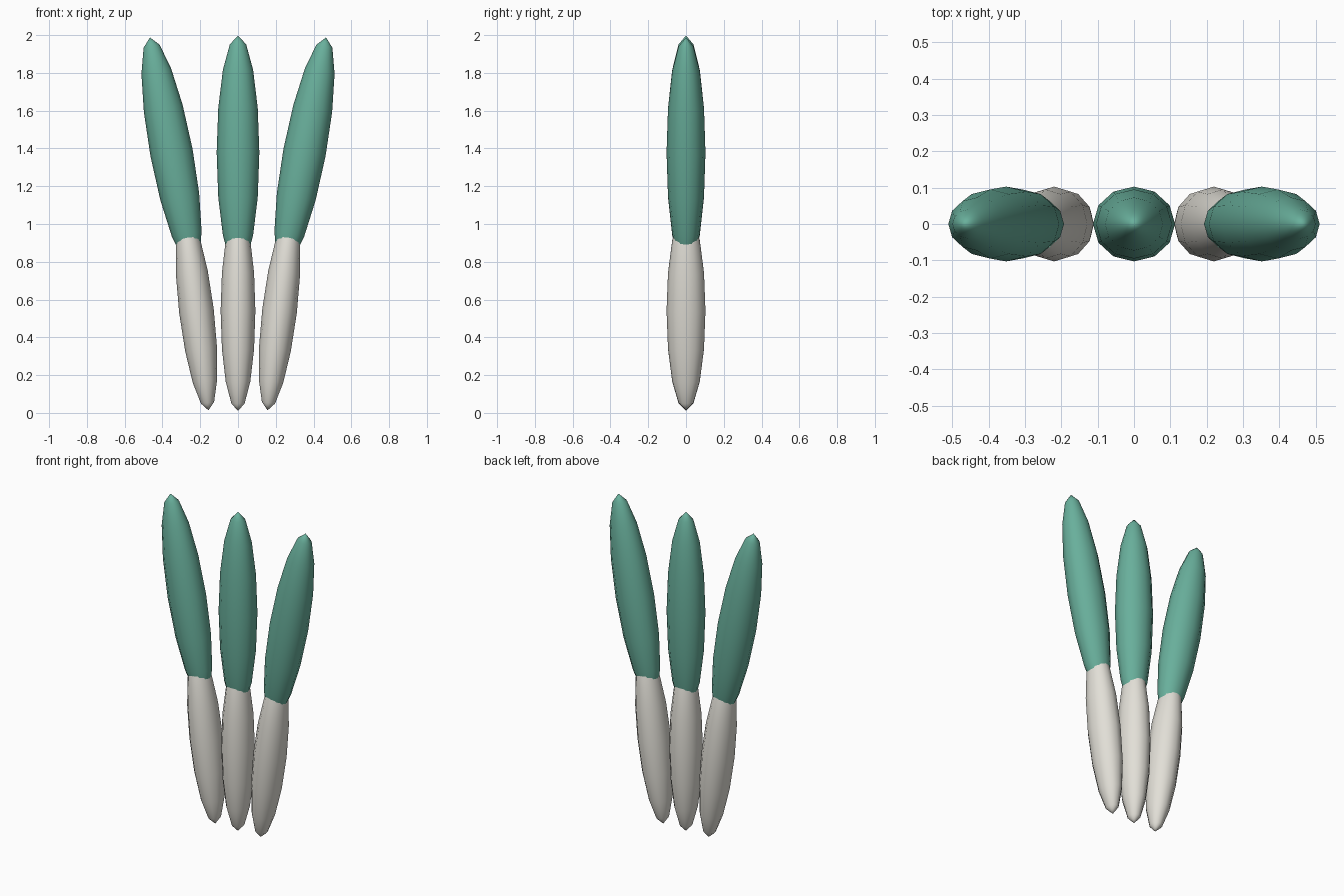
import bpy

cube = bpy.data.objects.get("Cube")
if cube:
    bpy.data.objects.remove(cube, do_unlink=True)


def make_material(name, color):
    mat = bpy.data.materials.new(name)
    mat.use_nodes = True
    mat.diffuse_color = (*color, 1)
    mat.node_tree.nodes["Principled BSDF"].inputs["Base Color"].default_value = (*color, 1)
    return mat


leaf_green = make_material("leaf green", (0.14, 0.43, 0.33))
stalk_white = make_material("stalk white", (0.76, 0.74, 0.68))


def spindle(name, mat, x, z, radii, tilt):
    """Stretched low-poly sphere, leaning sideways by tilt."""
    bpy.ops.mesh.primitive_uv_sphere_add(
        segments=12, ring_count=8, radius=1, location=(x, 0, z), rotation=(0, tilt, 0))
    obj = bpy.context.object
    obj.name = name
    obj.scale = radii
    obj.data.materials.append(mat)
    bpy.ops.object.shade_smooth()


# Three stems fanning out sideways: pale stalk below, green leaf above
for label, side in (("right", -1), ("middle", 0), ("left", 1)):
    spindle(label + "_stalk", stalk_white, 0.22 * side, 0.54, (0.092, 0.103, 0.53), 0.12 * side)
    spindle(label + "_leaf", leaf_green, 0.352 * side, 1.378, (0.113, 0.103, 0.62), 0.185 * side)
